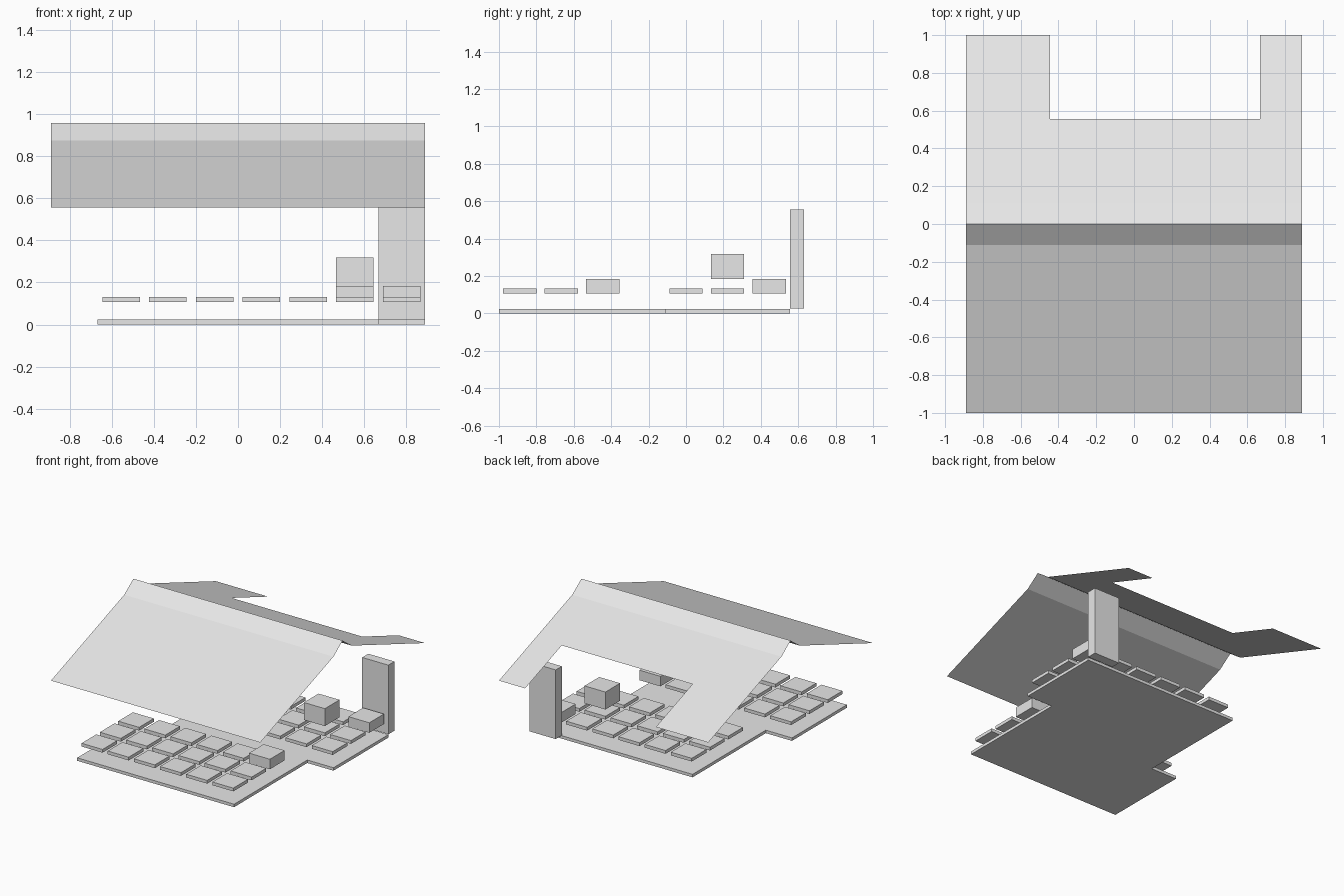
import bpy, bmesh

if "Cube" in bpy.data.objects:
    bpy.data.objects.remove(bpy.data.objects["Cube"])

U = 2 / 9  # layout grid cell

grey = bpy.data.materials.new("plain_grey")
grey.diffuse_color = (0.8, 0.8, 0.8, 1)
grey.use_nodes = True
grey.node_tree.nodes["Principled BSDF"].inputs["Base Color"].default_value = grey.diffuse_color


def finish(name, bm):
    bmesh.ops.recalc_face_normals(bm, faces=bm.faces)
    me = bpy.data.meshes.new(name)
    bm.to_mesh(me)
    bm.free()
    me.materials.append(grey)
    ob = bpy.data.objects.new(name, me)
    bpy.context.collection.objects.link(ob)
    return ob


def box(name, x0, x1, y0, y1, z0, z1):
    bm = bmesh.new()
    bmesh.ops.create_cube(bm, size=1)
    for v in bm.verts:
        v.co.x = x1 if v.co.x > 0 else x0
        v.co.y = y1 if v.co.y > 0 else y0
        v.co.z = z1 if v.co.z > 0 else z0
    return finish(name, bm)


def cell_box(name, x, y, z0, z1):
    h = 0.4 * U
    return box(name, x - h, x + h, y - h, y + h, z0, z1)


# Stepped floor slab
outline = [(-3, -4.5), (3, -4.5), (3, -0.5), (4, -0.5),
           (4, 2.5), (-2, 2.5), (-2, -1.5), (-3, -1.5)]
bm = bmesh.new()
face = bm.faces.new([bm.verts.new((x * U, y * U, 0)) for x, y in outline])
ext = bmesh.ops.extrude_face_region(bm, geom=[face])
for v in ext["geom"]:
    if isinstance(v, bmesh.types.BMVert):
        v.co.z = 0.023
finish("floor", bm)

# Two blocks of floating tiles, with a taller block in one cell of each
for start, rows, tall in ((-2.5, (-4, -3, -2), (2.5, -2)),
                          (-1.5, (0, 1, 2), (3.5, 2))):
    for j in rows:
        for i in range(6):
            cell = (start + i, j)
            if cell == tall:
                cell_box("raised_block", cell[0] * U, j * U, 0.107, 0.184)
            else:
                cell_box("tile", cell[0] * U, j * U, 0.107, 0.132)

# Large block hovering over a tile
cell_box("large_block", 2.5 * U, U, 0.184, 0.318)

# Rear wall panel
box("wall_panel", 3 * U, 4 * U, 2.5 * U, 2.5 * U + 0.074, 0.025, 0.556)

# Thin roof sheet: steeper near the ridge, with a notch in the rear edge
eave, kink, ridge = 0.556, 0.876, 0.957
notch_y = 2.5 * U
notch_z = kink + (eave - kink) * (notch_y - U / 2) / (1 - U / 2)
profile = [(-1, eave), (-U / 2, kink), (0, ridge), (U / 2, kink),
           (notch_y, notch_z), (1, eave)]
columns = [-4 * U, -2 * U, 3 * U, 4 * U]
bm = bmesh.new()
grid = [[bm.verts.new((x, y, z)) for x in columns] for y, z in profile]
for r in range(len(profile) - 1):
    for c in range(len(columns) - 1):
        if (r, c) != (4, 1):
            bm.faces.new((grid[r][c], grid[r][c + 1],
                          grid[r + 1][c + 1], grid[r + 1][c]))
finish("roof", bm)
